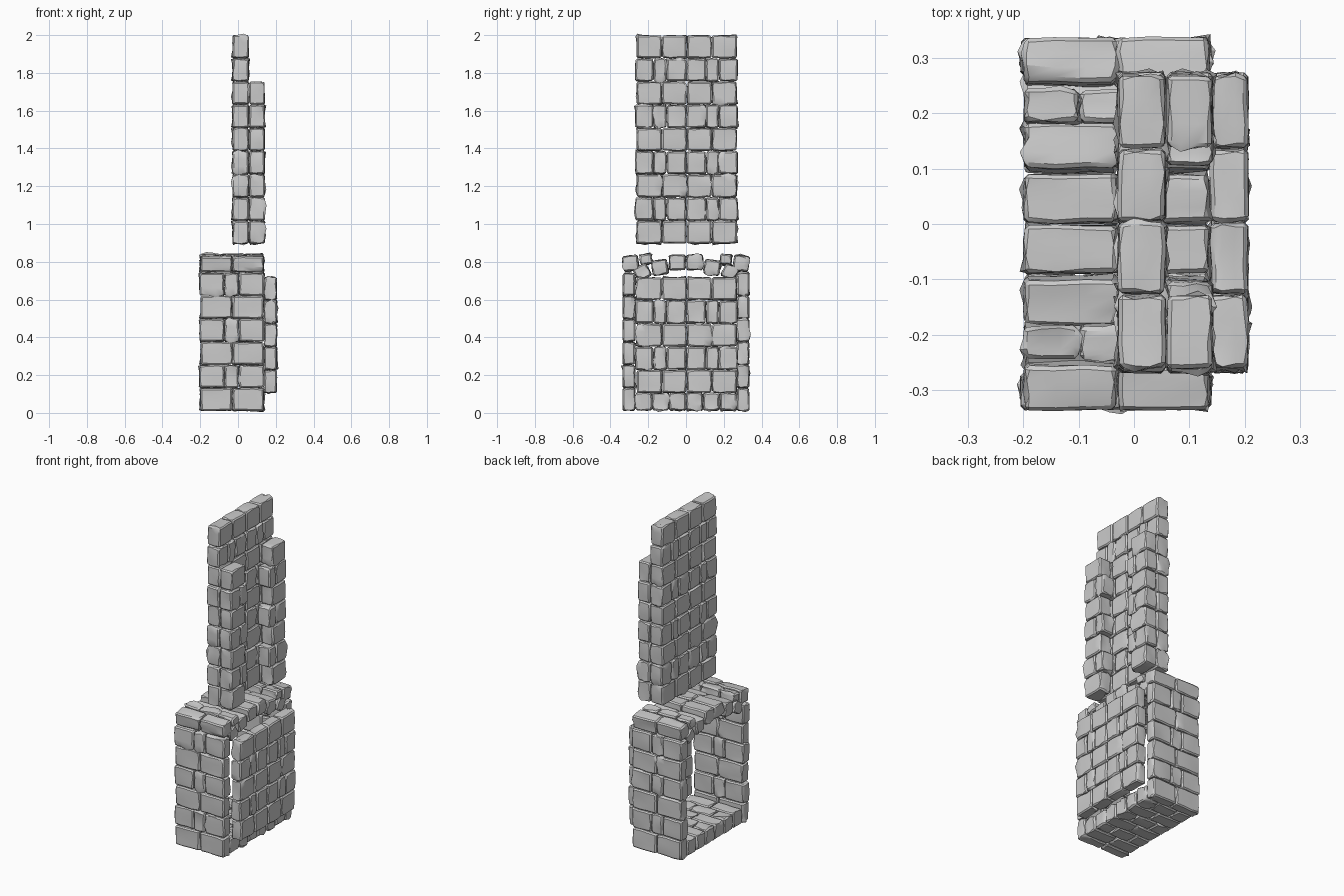
import bpy, bmesh, math, random
from mathutils import Matrix, Vector

random.seed(4)
if "Cube" in bpy.data.objects:
    bpy.data.objects.remove(bpy.data.objects["Cube"])

stone = bpy.data.materials.new("grey_stone")
stone.use_nodes = True
grey = (0.6, 0.6, 0.6, 1)
stone.diffuse_color = grey
stone.node_tree.nodes["Principled BSDF"].inputs["Base Color"].default_value = grey

GAP = 0.003


def brick(target, xs, ys, zs, tilt=0):
    """Add one worn, chamfered stone filling the given ranges."""
    bm = bmesh.new()
    bmesh.ops.create_cube(bm, size=1)
    spans = (xs, ys, zs)
    size = [s[1] - s[0] - GAP for s in spans]
    mid = Vector([(s[0] + s[1]) / 2 for s in spans])
    bmesh.ops.subdivide_edges(bm, edges=bm.edges[:], cuts=2, use_grid_fill=True)
    # Uneven faces: corners pulled in a little, every point wobbled
    for v in bm.verts:
        corner = all(abs(c) > 0.4 for c in v.co)
        shrink = 0.97 if corner else 1
        v.co = Vector([c * s * shrink + random.uniform(-0.0025, 0.0025)
                       for c, s in zip(v.co, size)])
    rims = [e for e in bm.edges if e.calc_face_angle(0) > math.radians(50)]
    bmesh.ops.bevel(bm, geom=rims, offset=0.007, segments=1, affect='EDGES',
                    clamp_overlap=True)
    bm.transform(Matrix.Translation(mid) @ Matrix.Rotation(math.radians(tilt), 4, 'X'))
    mesh = bpy.data.meshes.new("stone_tmp")
    bm.to_mesh(mesh)
    target.from_mesh(mesh)
    bm.free()
    bpy.data.meshes.remove(mesh)


def pairs(cuts):
    return list(zip(cuts, cuts[1:]))


def finish(bm, name):
    mesh = bpy.data.meshes.new(name)
    bm.to_mesh(mesh)
    bm.free()
    mesh.materials.append(stone)
    obj = bpy.data.objects.new(name, mesh)
    bpy.context.collection.objects.link(obj)
    bpy.ops.object.select_all(action='DESELECT')
    obj.select_set(True)
    bpy.context.view_layer.objects.active = obj
    bpy.ops.object.shade_smooth_by_angle(angle=math.radians(30))


# Alternating courses shared by the back panel and the chimney
WIDE = (-0.262, -0.127, 0.004, 0.137, 0.27)
NARROW = (-0.27, -0.172, -0.103, 0.002, 0.106, 0.174, 0.275)
ROW = 0.1228


def courses(name, xs, base, rows, keep=lambda a, b: True):
    bm = bmesh.new()
    for r in range(rows):
        z = base + r * ROW
        for ys in pairs(NARROW if r % 2 else WIDE):
            if keep(*ys):
                brick(bm, xs, ys, (z, z + ROW))
    finish(bm, name)


courses("hearth_back_panel", (0.137, 0.207), 0.105, 5)
courses("chimney_back", (-0.03, 0.058), 0.895, 9)
courses("chimney_corner_posts", (0.058, 0.143), 0.895, 7,
        lambda a, b: min(abs(a), abs(b)) > 0.09)

# Side walls of the hearth, six courses each
for side, name in ((-1, "front_side_wall"), (1, "rear_side_wall")):
    bm = bmesh.new()
    for r in range(6):
        z = 0.01 + r * 0.122
        cuts = (-0.205, -0.072, 0.005, 0.14) if r % 2 else (-0.2, -0.03, 0.137)
        for xs in pairs(cuts):
            ys = sorted((side * 0.268, side * 0.336))
            brick(bm, xs, ys, (z, z + 0.122))
    finish(bm, name)

# Floor: long stones side by side
bm = bmesh.new()
for i in range(6):
    y = -0.268 + i * 0.0893
    cuts = (-0.2, -0.1, 0.04, 0.137) if i % 2 else (-0.2, -0.03, 0.137)
    for xs in pairs(cuts):
        brick(bm, xs, (y, y + 0.0893), (0.012, 0.108))
finish(bm, "hearth_floor")

# Shallow arch: centre y, centre z, width, height, tilt of each half's stones
ARCH = ((0.046, 0.797, 0.09, 0.085, 0), (0.138, 0.77, 0.086, 0.082, -8),
        (0.212, 0.813, 0.062, 0.058, -6), (0.232, 0.745, 0.08, 0.075, -28),
        (0.292, 0.792, 0.085, 0.085, -8))
bm = bmesh.new()
for side in (-1, 1):
    for y, z, w, h, tilt in ARCH:
        cuts = (-0.2, -0.1, 0.03, 0.137) if w < 0.07 else (-0.2, -0.03, 0.137)
        for xs in pairs(cuts):
            brick(bm, xs, (side * y - w / 2, side * y + w / 2),
                  (z - h / 2, z + h / 2), side * tilt)
finish(bm, "hearth_arch_roof")
